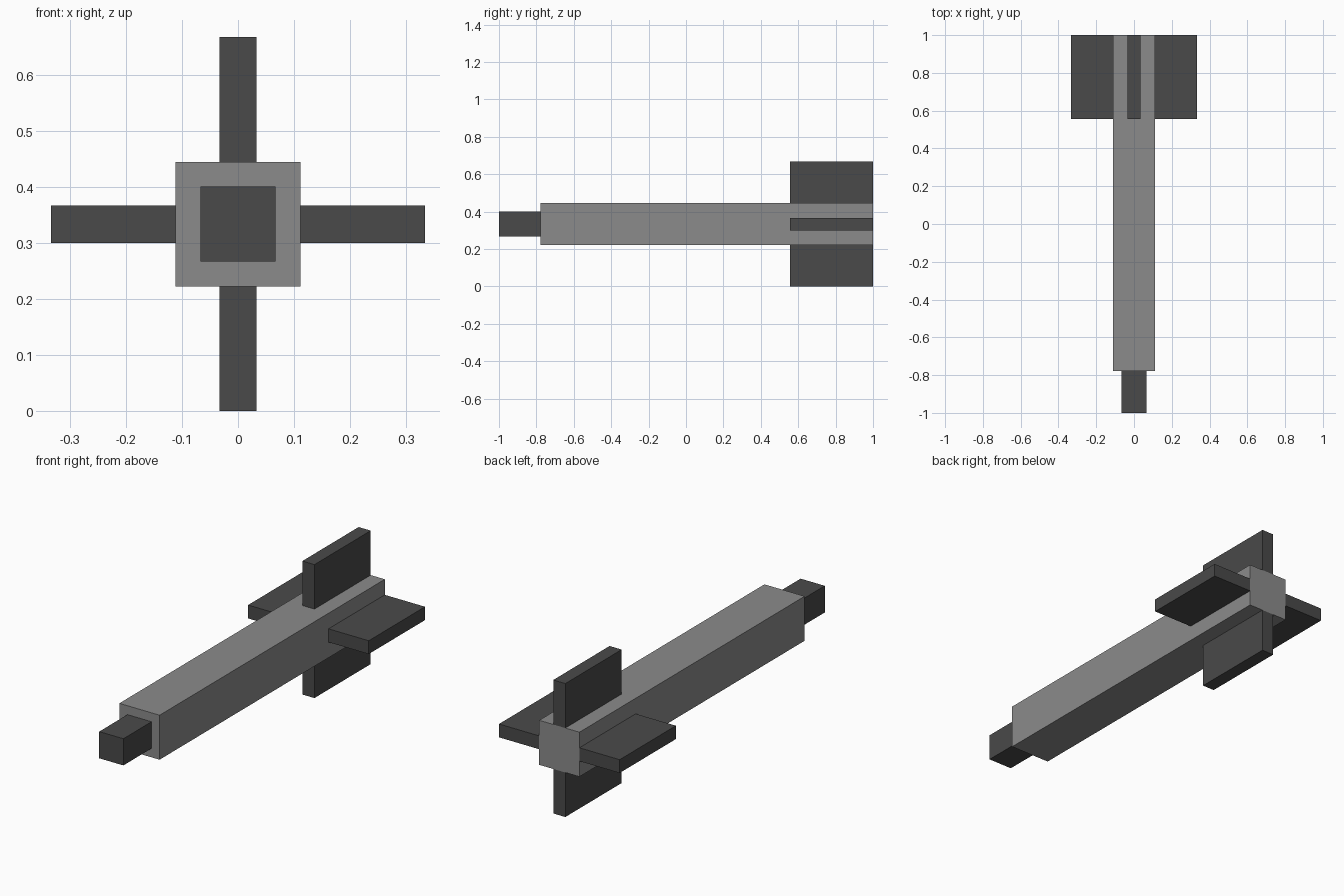
import bpy
import math
from mathutils import Matrix, Vector

if "Cube" in bpy.data.objects:
    bpy.data.objects.remove(bpy.data.objects["Cube"])

AXIS_Z = 1 / 3  # height of the long axis


def flat_material(name, value):
    mat = bpy.data.materials.new(name)
    mat.diffuse_color = (value, value, value, 1)
    mat.use_nodes = True
    mat.node_tree.nodes["Principled BSDF"].inputs["Base Color"].default_value = mat.diffuse_color
    return mat


def box(name, low, high, mat):
    """Box between two corners, with the origin on the long axis."""
    bpy.ops.mesh.primitive_cube_add(size=1)
    obj = bpy.context.object
    obj.name = name
    low, high = Vector(low), Vector(high)
    obj.data.transform(Matrix.Translation((low + high) / 2)
                       @ Matrix.Diagonal((high - low).to_4d()))
    obj.location.z = AXIS_Z
    obj.data.materials.append(mat)
    return obj


body_grey = flat_material("mid_grey", 0.26)
dark_grey = flat_material("dark_grey", 0.068)

# Long square body and smaller square nose
box("body", (-1/9, -7/9, -1/9), (1/9, 1, 1/9), body_grey)
box("nose", (-1/15, -1, -1/15), (1/15, -7/9, 1/15), dark_grey)

# Four tail fins, turned around the long axis
for i, side in enumerate(("top", "right", "bottom", "left")):
    fin = box(side + "_fin", (-1/30, 5/9, 1/9), (1/30, 1, 1/3), dark_grey)
    fin.rotation_euler.y = i * math.pi / 2
